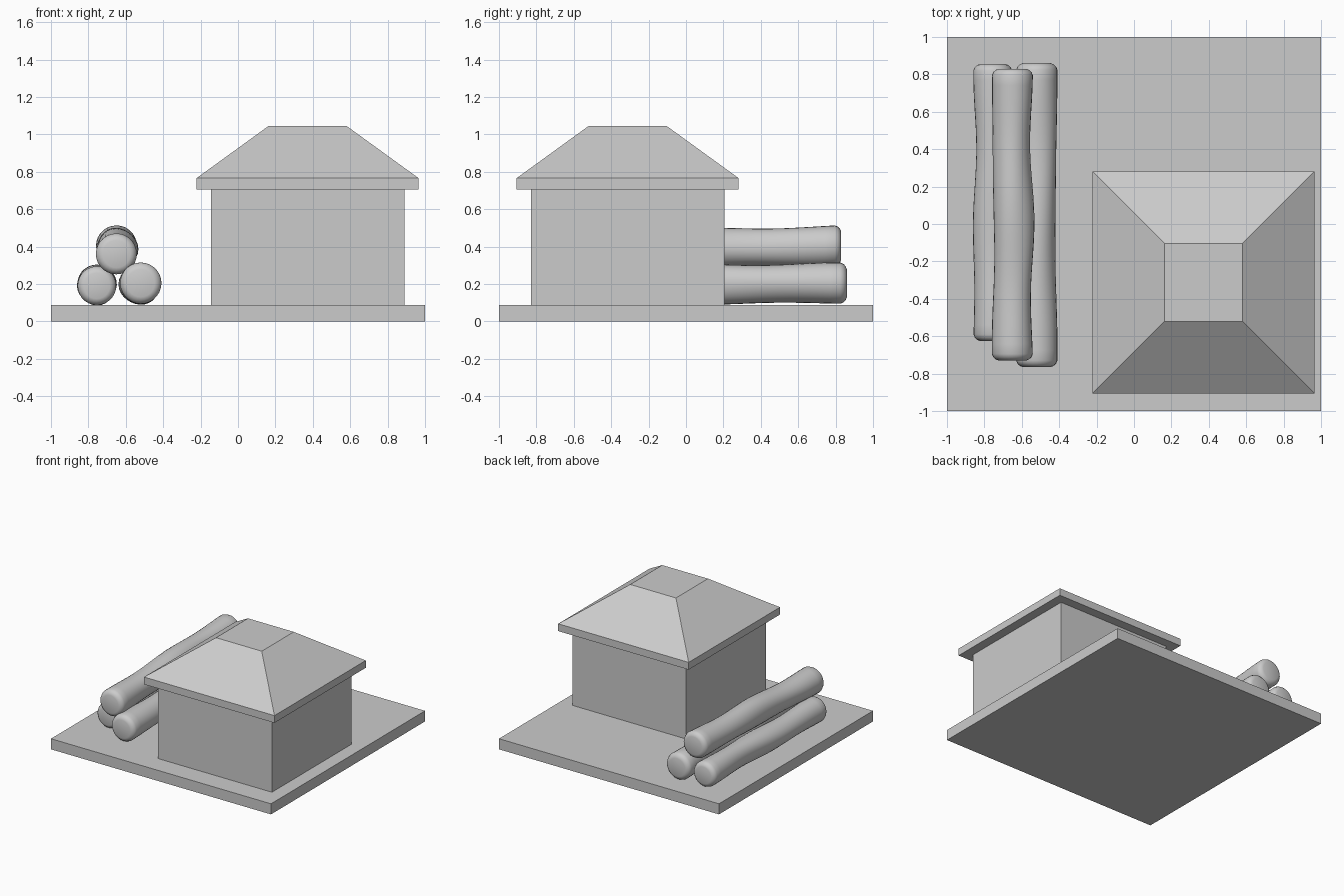
import bpy
import bmesh
import math
from mathutils import Vector

cube = bpy.data.objects.get("Cube")
if cube:
    bpy.data.objects.remove(cube, do_unlink=True)

grey = bpy.data.materials.new("plain grey")
grey.use_nodes = True
colour = (0.6, 0.6, 0.6, 1)
grey.diffuse_color = colour
grey.node_tree.nodes["Principled BSDF"].inputs["Base Color"].default_value = colour


def add_object(name, bm):
    bmesh.ops.recalc_face_normals(bm, faces=bm.faces)
    mesh = bpy.data.meshes.new(name)
    bm.to_mesh(mesh)
    bm.free()
    mesh.materials.append(grey)
    obj = bpy.data.objects.new(name, mesh)
    bpy.context.collection.objects.link(obj)
    return obj


def loft(bm, rings):
    """Join rings of points into a closed, capped solid."""
    loops = [[bm.verts.new(p) for p in ring] for ring in rings]
    for a, b in zip(loops, loops[1:]):
        for i in range(len(a)):
            j = (i + 1) % len(a)
            bm.faces.new((a[i], a[j], b[j], b[i]))
    bm.faces.new(loops[0])
    bm.faces.new(loops[-1])


def square_block(name, centre, levels):
    """Stack square sections, each given as (half width, height)."""
    bm = bmesh.new()
    cx, cy = centre
    corners = ((-1, -1), (1, -1), (1, 1), (-1, 1))
    loft(bm, [[(cx + h * x, cy + h * y, z) for x, y in corners] for h, z in levels])
    return add_object(name, bm)


def log(name, front, back, radius, phase):
    """Uneven trunk with rounded rims, running from front to back."""
    bm = bmesh.new()
    front, back = Vector(front), Vector(back)
    length = (back - front).length
    rim = 0.035
    # Distance along the trunk and radius factor
    start = [(0, 0.66), (0.006, 0.8), (0.018, 0.92), (rim, 0.985)]
    steps = 28
    body = []
    for i in range(1, steps):
        t = i / steps
        pinch = 0.94 + 0.04 * math.cos(4 * math.pi * t)
        body.append((rim + t * (length - 2 * rim), pinch))
    end = [(length - d, f) for d, f in reversed(start)]
    rings = []
    for d, f in start + body + end:
        t = d / length
        c = front.lerp(back, t)
        fade = math.sin(math.pi * t)
        c.x += 0.007 * fade * math.sin(9 * t + phase)
        c.z += 0.006 * fade * math.sin(7 * t + phase)
        ring = []
        for k in range(28):
            a = math.tau * k / 28
            r = radius * f * (1 + 0.025 * fade * math.sin(3 * a + 8 * t + phase))
            ring.append((c.x + r * math.cos(a), c.y, c.z + r * math.sin(a)))
        rings.append(ring)
    loft(bm, rings)
    obj = add_object(name, bm)
    bpy.ops.object.select_all(action="DESELECT")
    obj.select_set(True)
    bpy.context.view_layer.objects.active = obj
    bpy.ops.object.shade_smooth_by_angle(angle=math.radians(50))


# Ground slab and hut
square_block("ground_slab", (0, 0), [(1, 0), (1, 0.087)])
hut = (0.372, -0.312)
square_block("hut_walls", hut, [(0.517, 0.087), (0.517, 0.706)])
square_block("hut_roof", hut, [(0.593, 0.706), (0.593, 0.766), (0.208, 1.045)])

# Stacked logs
log("left_log", (-0.52, -0.765, 0.204), (-0.52, 0.86, 0.204), 0.112, 0.5)
log("right_log", (-0.755, -0.625, 0.19), (-0.755, 0.855, 0.2), 0.105, 2.0)
log("top_log", (-0.65, -0.73, 0.36), (-0.65, 0.83, 0.405), 0.111, 4.0)
